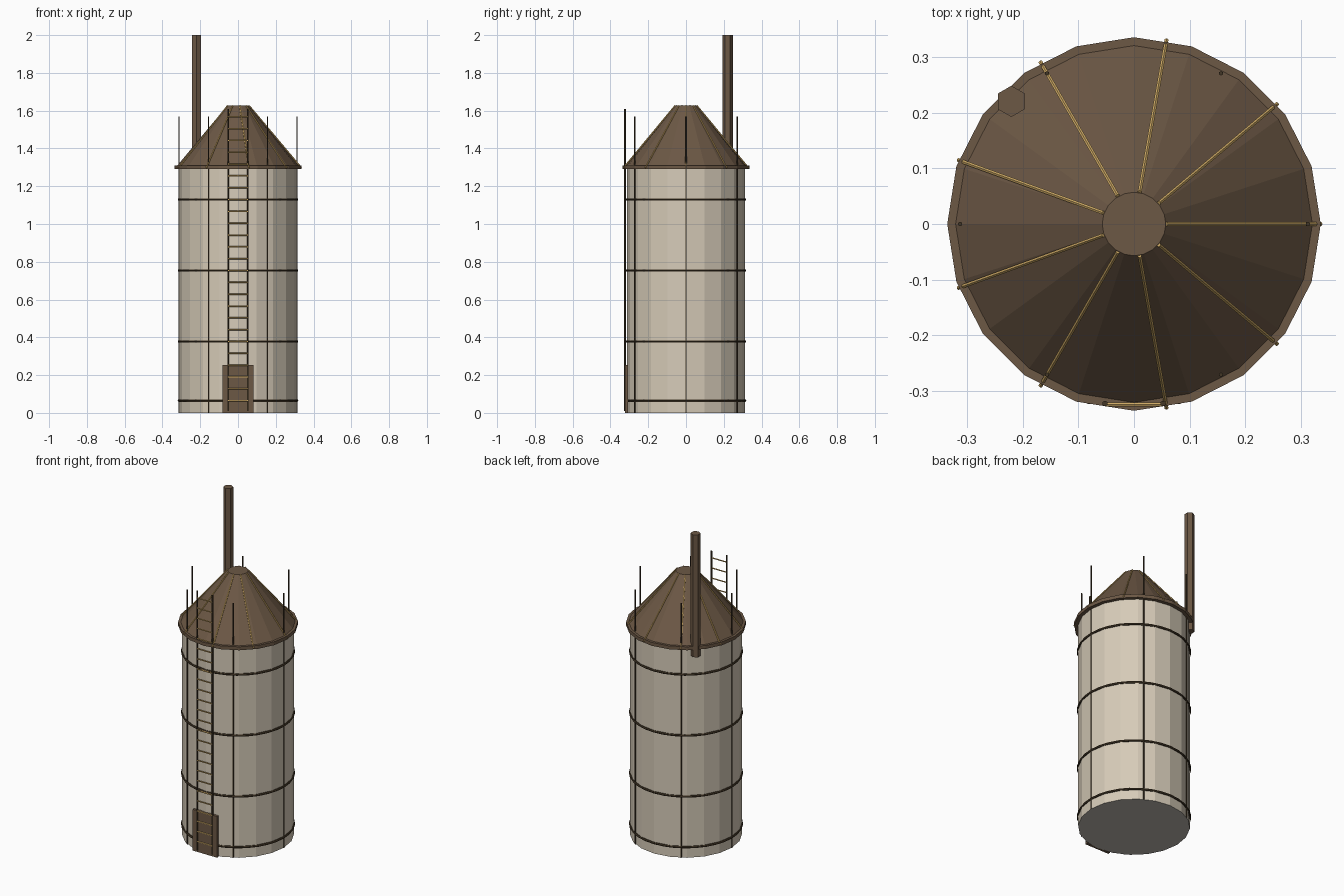
import bpy, math
from mathutils import Vector

if "Cube" in bpy.data.objects:
    bpy.data.objects.remove(bpy.data.objects["Cube"])


def material(name, r, g, b):
    def lin(c):
        c /= 255
        return c / 12.92 if c <= 0.04045 else ((c + 0.055) / 1.055) ** 2.4
    m = bpy.data.materials.new(name)
    m.diffuse_color = (lin(r), lin(g), lin(b), 1)
    m.use_nodes = True
    m.node_tree.nodes["Principled BSDF"].inputs["Base Color"].default_value = m.diffuse_color
    return m


CREAM = material("cream wall", 214, 203, 184)
GREY = material("grey base", 186, 182, 175)
BROWN = material("brown roof", 108, 88, 69)
DARK = material("dark iron", 66, 54, 38)
GOLD = material("gold metal", 204, 168, 100)


def finish(name, mat):
    ob = bpy.context.object
    ob.name = name
    ob.data.materials.append(mat)
    return ob


def cone(name, mat, sides, r1, r2, z1, z2, x=0, y=0, turn=0):
    # turn = angle of the first corner, counted from +x
    bpy.ops.mesh.primitive_cone_add(vertices=sides, radius1=r1, radius2=r2, depth=z2 - z1,
                                    location=(x, y, (z1 + z2) / 2),
                                    rotation=(0, 0, math.radians(turn - 90)))
    return finish(name, mat)


def rod(name, mat, a, b, radius, sides=6):
    a, b = Vector(a), Vector(b)
    d = b - a
    bpy.ops.mesh.primitive_cylinder_add(vertices=sides, radius=radius, depth=d.length,
                                        location=(a + b) / 2,
                                        rotation=d.to_track_quat('Z', 'Y').to_euler())
    return finish(name, mat)


def ring(name, mat, z, major, minor, segs, minor_segs=6):
    bpy.ops.mesh.primitive_torus_add(major_radius=major, minor_radius=minor,
                                     major_segments=segs, minor_segments=minor_segs,
                                     location=(0, 0, z))
    return finish(name, mat)


def polar(r, deg, z):
    t = math.radians(deg)
    return (r * math.cos(t), r * math.sin(t), z)


# Twenty-sided wall with a grey underside
body = cone("silo_wall", CREAM, 20, 0.313, 0.313, 0, 1.3)
body.data.materials.append(GREY)
for f in body.data.polygons:
    if f.normal.z < -0.9:
        f.material_index = 1

# Roof and its eave
cone("roof_eave", BROWN, 20, 0.335, 0.335, 1.29, 1.311)
cone("roof", BROWN, 20, 0.325, 0.057, 1.305, 1.627)
ring("roof_cap_trim", GOLD, 1.624, 0.0555, 0.0025, 24, 4)
for i in range(9):
    rod(f"roof_rib_{i}", GOLD, polar(0.335, 40 * i, 1.298), polar(0.058, 40 * i, 1.627), 0.004)

# Hoops round the wall
for i, z in enumerate((0.065, 0.378, 0.754, 1.13)):
    ring(f"hoop_{i}", DARK, z, 0.3125, 0.007, 32)

# Upright rods
for i in range(6):
    rod(f"upright_rod_{i}", DARK, polar(0.312, 60 * i, 0), polar(0.312, 60 * i, 1.57), 0.004)

# Vent pipe
cone("vent_pipe", BROWN, 6, 0.028, 0.028, 1.245, 2.0, -0.22, 0.22, 90)

# Door
bpy.ops.mesh.primitive_cube_add(size=1, location=(0, -0.315, 0.127))
bpy.context.object.scale = (0.166, 0.016, 0.254)
finish("door", BROWN)

# Ladder
for side, x in (("left", -0.052), ("right", 0.052)):
    rod(f"ladder_rail_{side}", DARK, (x, -0.322, 0.01), (x, -0.322, 1.61), 0.005)
for i in range(25):
    z = 0.065 + 0.0626 * i
    rod(f"ladder_rung_{i}", GOLD, (-0.052, -0.324, z), (0.052, -0.324, z), 0.004)
